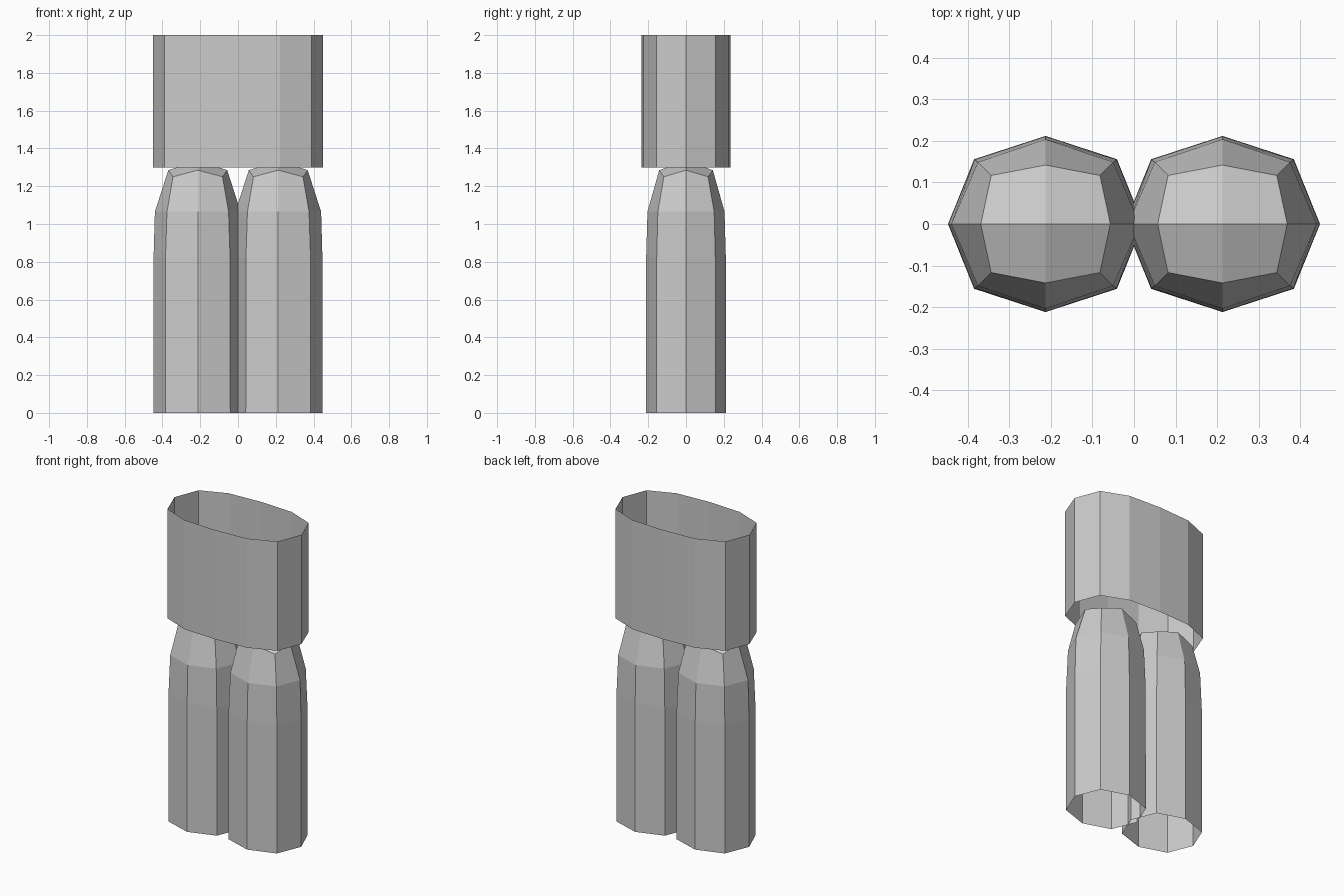
import bpy
import bmesh

if "Cube" in bpy.data.objects:
    bpy.data.objects.remove(bpy.data.objects["Cube"])

grey = bpy.data.materials.new("plain grey")
grey.diffuse_color = (0.6, 0.6, 0.6, 1)
grey.use_nodes = True
grey.node_tree.nodes["Principled BSDF"].inputs["Base Color"].default_value = grey.diffuse_color


def oct_ring(bm, cx, ax, ay, dx, dy, z_axis, z_diag):
    """Eight-point ring; axis points and diagonal points may sit at different heights."""
    signs = [(1, 0), (1, 1), (0, 1), (-1, 1), (-1, 0), (-1, -1), (0, -1), (1, -1)]
    ring = []
    for sx, sy in signs:
        if sx and sy:
            ring.append(bm.verts.new((cx + sx * dx, sy * dy, z_diag)))
        else:
            ring.append(bm.verts.new((cx + sx * ax, sy * ay, z_axis)))
    return ring


def bridge(bm, low, high):
    n = len(low)
    for i in range(n):
        j = (i + 1) % n
        bm.faces.new((low[i], low[j], high[j], high[i]))


def finish(bm, name):
    mesh = bpy.data.meshes.new(name)
    bm.to_mesh(mesh)
    bm.free()
    mesh.materials.append(grey)
    obj = bpy.data.objects.new(name, mesh)
    bpy.context.collection.objects.link(obj)


# Lower tubes: open at the bottom, tapered shoulder, four-quad domed cap
def tube(name, cx):
    bm = bmesh.new()
    sections = [
        (0.235, 0.212, 0.172, 0.156, 0.0, 0.0),
        (0.234, 0.211, 0.171, 0.155, 0.82, 0.82),
        (0.227, 0.204, 0.163, 0.149, 1.065, 1.065),
        (0.156, 0.142, 0.131, 0.117, 1.285, 1.25),
    ]
    rings = [oct_ring(bm, cx, *s) for s in sections]
    for low, high in zip(rings, rings[1:]):
        bridge(bm, low, high)
    top = rings[-1]
    apex = bm.verts.new((cx, 0, 1.335))
    for i in range(0, 8, 2):
        bm.faces.new((apex, top[i], top[i + 1], top[(i + 2) % 8]))
    finish(bm, name)


tube("left_tube", -0.213)
tube("right_tube", 0.213)

# Upper sleeve: thin oval band, open at both ends
quarter = [(0.45, 0), (0.39, 0.157), (0.222, 0.224), (0, 0.235)]
half = quarter + [(-x, y) for x, y in reversed(quarter[:-1])]
outline = half + [(x, -y) for x, y in reversed(half[1:-1])]
bm = bmesh.new()
bottom = [bm.verts.new((x, y, 1.3)) for x, y in outline]
upper = [bm.verts.new((x, y, 2.0)) for x, y in outline]
bridge(bm, bottom, upper)
finish(bm, "upper_sleeve")
